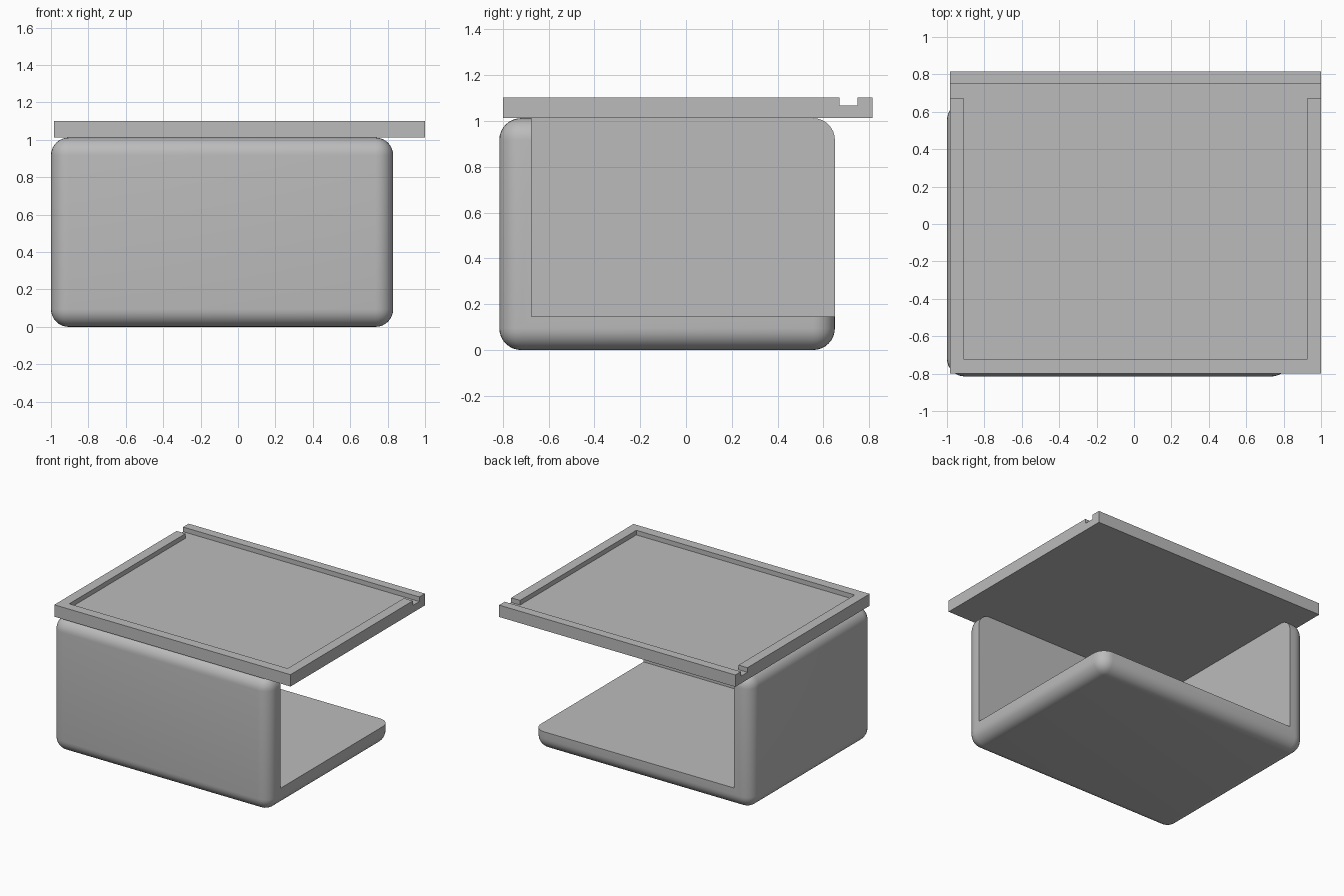
import bpy
import bmesh
from math import radians

cube = bpy.data.objects.get("Cube")
if cube:
    bpy.data.objects.remove(cube, do_unlink=True)

grey = bpy.data.materials.new("plain_grey")
grey.use_nodes = True
colour = (0.5, 0.5, 0.5, 1)
grey.diffuse_color = colour
grey.node_tree.nodes["Principled BSDF"].inputs["Base Color"].default_value = colour


def prism(name, outline, z0, z1, radius=0):
    """Extrude an outline upwards and optionally round every edge."""
    bm = bmesh.new()
    base = bm.faces.new([bm.verts.new((x, y, z0)) for x, y in outline])
    top = bmesh.ops.extrude_face_region(bm, geom=[base])["geom"]
    verts = [v for v in top if isinstance(v, bmesh.types.BMVert)]
    bmesh.ops.translate(bm, verts=verts, vec=(0, 0, z1 - z0))
    bmesh.ops.recalc_face_normals(bm, faces=bm.faces)
    if radius:
        bmesh.ops.bevel(bm, geom=bm.edges[:], offset=radius, segments=8,
                        profile=0.5, affect='EDGES')
    mesh = bpy.data.meshes.new(name)
    bm.to_mesh(mesh)
    bm.free()
    mesh.materials.append(grey)
    ob = bpy.data.objects.new(name, mesh)
    bpy.context.collection.objects.link(ob)
    return ob


def rect(x0, x1, y0, y1):
    return [(x0, y0), (x1, y0), (x1, y1), (x0, y1)]


def cut(ob, cutter):
    """Subtract the cutter, apply the result and remove the cutter."""
    cutter.hide_render = True
    mod = ob.modifiers.new("cut", 'BOOLEAN')
    mod.operation = 'DIFFERENCE'
    mod.solver = 'EXACT'
    mod.object = cutter
    bpy.ops.object.select_all(action='DESELECT')
    bpy.context.view_layer.objects.active = ob
    ob.select_set(True)
    bpy.ops.object.modifier_apply(modifier=mod.name)
    bpy.data.objects.remove(cutter, do_unlink=True)
    bpy.ops.object.shade_smooth_by_angle(angle=radians(25))


# Rounded box, cut away to leave the floor, front wall and one side wall
body = prism("box_body", rect(-1, 0.83, -0.815, 0.65), 0, 1.012, 0.095)
cut(body, prism("body_cutter", rect(-0.86, 2, -0.675, 2), 0.147, 2))

# Flat lid with a shallow recess that opens into a slot across the back
lid = prism("lid", rect(-0.985, 1, -0.798, 0.815), 1.012, 1.102)
recess = [(-0.91, -0.725), (0.925, -0.725), (0.925, 0.67), (1.2, 0.67),
          (1.2, 0.748), (-1.2, 0.748), (-1.2, 0.67), (-0.91, 0.67)]
cut(lid, prism("lid_cutter", recess, 1.067, 1.3))
